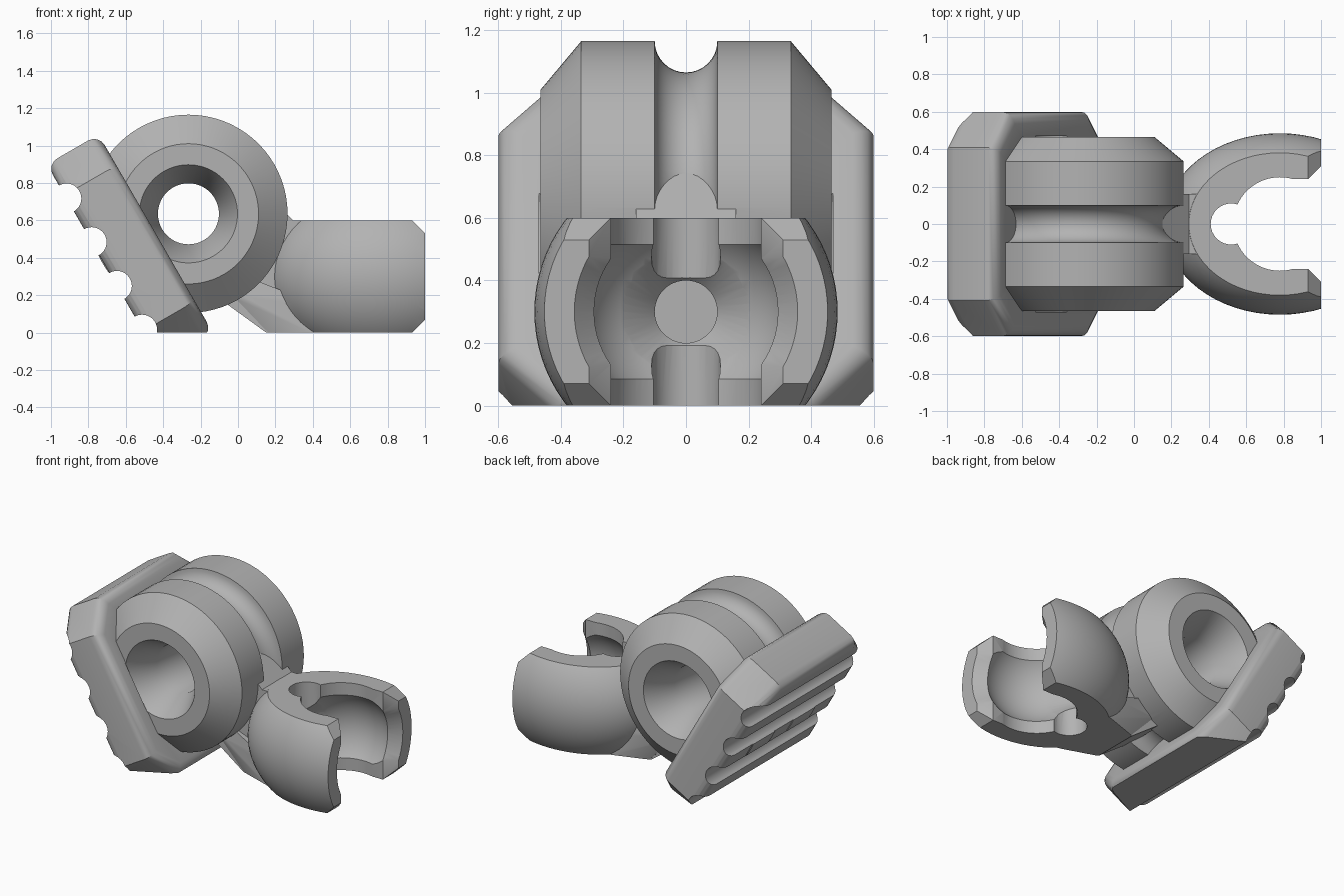
import bpy, bmesh, math
from mathutils import Matrix, Vector

cube = bpy.data.objects.get("Cube")
if cube:
    bpy.data.objects.remove(cube, do_unlink=True)

grey = bpy.data.materials.new("plain_grey")
grey.use_nodes = True
colour = (0.45, 0.45, 0.45, 1)
grey.diffuse_color = colour
grey.node_tree.nodes["Principled BSDF"].inputs["Base Color"].default_value = colour

move = Matrix.Translation
ALONG_Y = Matrix.Rotation(math.pi / 2, 4, 'X')    # local xy drawn in world xz
ALONG_X = Matrix.Rotation(math.pi / 2, 4, 'Y')    # local z becomes world x


def finish(name, bm, matrix):
    bmesh.ops.transform(bm, matrix=matrix, verts=bm.verts)
    bmesh.ops.recalc_face_normals(bm, faces=bm.faces)
    mesh = bpy.data.meshes.new(name)
    bm.to_mesh(mesh)
    bm.free()
    mesh.materials.append(grey)
    obj = bpy.data.objects.new(name, mesh)
    bpy.context.collection.objects.link(obj)
    return obj


def prism(name, points, half, matrix=Matrix()):
    """Extrude a flat outline by +-half along local z."""
    bm = bmesh.new()
    face = bm.faces.new([bm.verts.new((a, b, -half)) for a, b in points])
    new = bmesh.ops.extrude_face_region(bm, geom=[face])["geom"]
    verts = [v for v in new if isinstance(v, bmesh.types.BMVert)]
    bmesh.ops.translate(bm, verts=verts, vec=(0, 0, 2 * half))
    return finish(name, bm, matrix)


def lathe(name, profile, matrix, steps=72):
    """Turn (height, radius) pairs about local z into a closed solid."""
    bm = bmesh.new()
    rings = []
    for h, r in profile:
        angles = [math.tau * i / steps for i in range(steps)]
        rings.append([bm.verts.new((r * math.cos(a), r * math.sin(a), h)) for a in angles])
    for low, high in zip(rings, rings[1:]):
        for i in range(steps):
            j = (i + 1) % steps
            bm.faces.new((low[i], low[j], high[j], high[i]))
    bm.faces.new(rings[0])
    bm.faces.new(rings[-1])
    return finish(name, bm, matrix)


def ball(name, scale, matrix):
    bm = bmesh.new()
    bmesh.ops.create_uvsphere(bm, u_segments=64, v_segments=40, radius=1)
    return finish(name, bm, matrix @ Matrix.Diagonal((*scale, 1)))


def hull(name, points):
    bm = bmesh.new()
    for p in points:
        bm.verts.new(p)
    bmesh.ops.convex_hull(bm, input=bm.verts)
    return finish(name, bm, Matrix())


def apply(obj, mod):
    bpy.context.view_layer.objects.active = obj
    bpy.ops.object.modifier_apply(modifier=mod.name)


def combine(obj, other, operation):
    mod = obj.modifiers.new("combine", 'BOOLEAN')
    mod.operation = operation
    mod.solver = 'EXACT'
    mod.object = other
    apply(obj, mod)
    bpy.data.objects.remove(other, do_unlink=True)


# Drum with chamfered rims and a round groove about its middle
hub = move((-0.265, 0, 0.635)) @ ALONG_Y
groove = [(-0.1 * math.cos(math.pi * i / 16), 0.53 - 0.1 * math.sin(math.pi * i / 16))
          for i in range(17)]
body = lathe("grip_and_clip_body",
             [(-0.465, 0.375), (-0.335, 0.53)] + groove + [(0.335, 0.53), (0.465, 0.375)], hub)

# Slanted plate with clipped corners and rounded rims
slant = Matrix(((0.5, 0, 0.866, 0), (0, 1, 0, 0), (-0.866, 0, 0.5, 0), (0, 0, 0, 1)))
L, W, c = 0.61, 0.6, 0.19
outline = [(-L, -W + c), (-L + c, -W), (L - c, -W), (L, -W + c),
           (L, W - c), (L - c, W), (-L + c, W), (-L, W - c)]
plate = prism("plate", outline, 0.16, slant @ move((-0.68, 0, -0.276)))
bevel = plate.modifiers.new("rounding", 'BEVEL')
bevel.width = 0.065
bevel.segments = 4
bevel.limit_method = 'ANGLE'
bevel.angle_limit = math.radians(60)
apply(plate, bevel)
combine(body, plate, 'UNION')

# Clip shell: stretched ball trimmed to a slab with clipped front corners
clip = ball("clip", (0.62, 0.485, 0.485), move((0.78, 0, 0.3)))
slab = prism("slab", [(0.1, -0.05), (0.88, -0.05), (1, 0.07), (1, 0.53), (0.93, 0.6), (0.1, 0.6)],
             0.7, ALONG_Y)
combine(clip, slab, 'INTERSECT')
combine(body, clip, 'UNION')

# Neck between drum and clip, with a flared foot
neck = prism("neck", [(0.1, 0.794), (0.295, 0.599), (0.45, 0.599), (0.45, -0.05),
                      (0.22, -0.05), (-0.12, 0.196), (0, 0.4)], 0.16, ALONG_Y)
combine(body, neck, 'UNION')
foot = hull("foot", [(x, side * y, z) for side in (-1, 1) for x, y, z in
                     ((-0.03, 0.165, 0.2), (0.18, 0.165, -0.02), (0.04, 0.165, 0.3),
                      (0.43, 0.25, -0.02), (0.43, 0.25, 0.15))])
combine(body, foot, 'UNION')

# Countersunk bore through the drum
cutters = [lathe("bore", [(-0.47, 0.265), (-0.27, 0.163), (0.27, 0.163), (0.47, 0.265)], hub)]

# Grip grooves across the back of the plate
for i in range(4):
    centre = slant @ Vector((-1.08 + 0.27 * i, 0, -0.436))
    cutters.append(lathe("grip", [(-0.8, 0.08), (0.8, 0.08)], move(centre) @ ALONG_Y, 32))

# Socket, its round openings, the rear notch and the countersunk pin hole
cutters += [
    ball("socket", (0.33, 0.33, 0.33), move((0.78, 0, 0.3))),
    lathe("opening", [(-0.2, 0.25), (0.8, 0.25)], move((0.78, 0, 0))),
    lathe("notch", [(-0.2, 0.11), (0.59, 0.11), (0.8, 0.11)], move((0.52, 0, 0)), 32),
    lathe("pin_hole", [(0.12, 0.1), (0.4, 0.1), (0.53, 0.21)], move((0, 0, 0.3)) @ ALONG_X, 48),
    lathe("flare", [(0.88, 0.25), (1.02, 0.375)], move((0, 0, 0.3)) @ ALONG_X),
    prism("mouth", [(0.75, -0.24), (0.93, -0.24), (1.03, -0.34),
                    (1.03, 0.34), (0.93, 0.24), (0.75, 0.24)], 1),
    prism("floor", [(-2, -2), (2, -2), (2, 2), (-2, 2)], 0.5, move((0, 0, -0.5))),
]
for cutter in cutters:
    combine(body, cutter, 'DIFFERENCE')

bpy.ops.object.select_all(action='DESELECT')
body.select_set(True)
bpy.context.view_layer.objects.active = body
bpy.ops.object.shade_smooth_by_angle(angle=math.radians(30))
